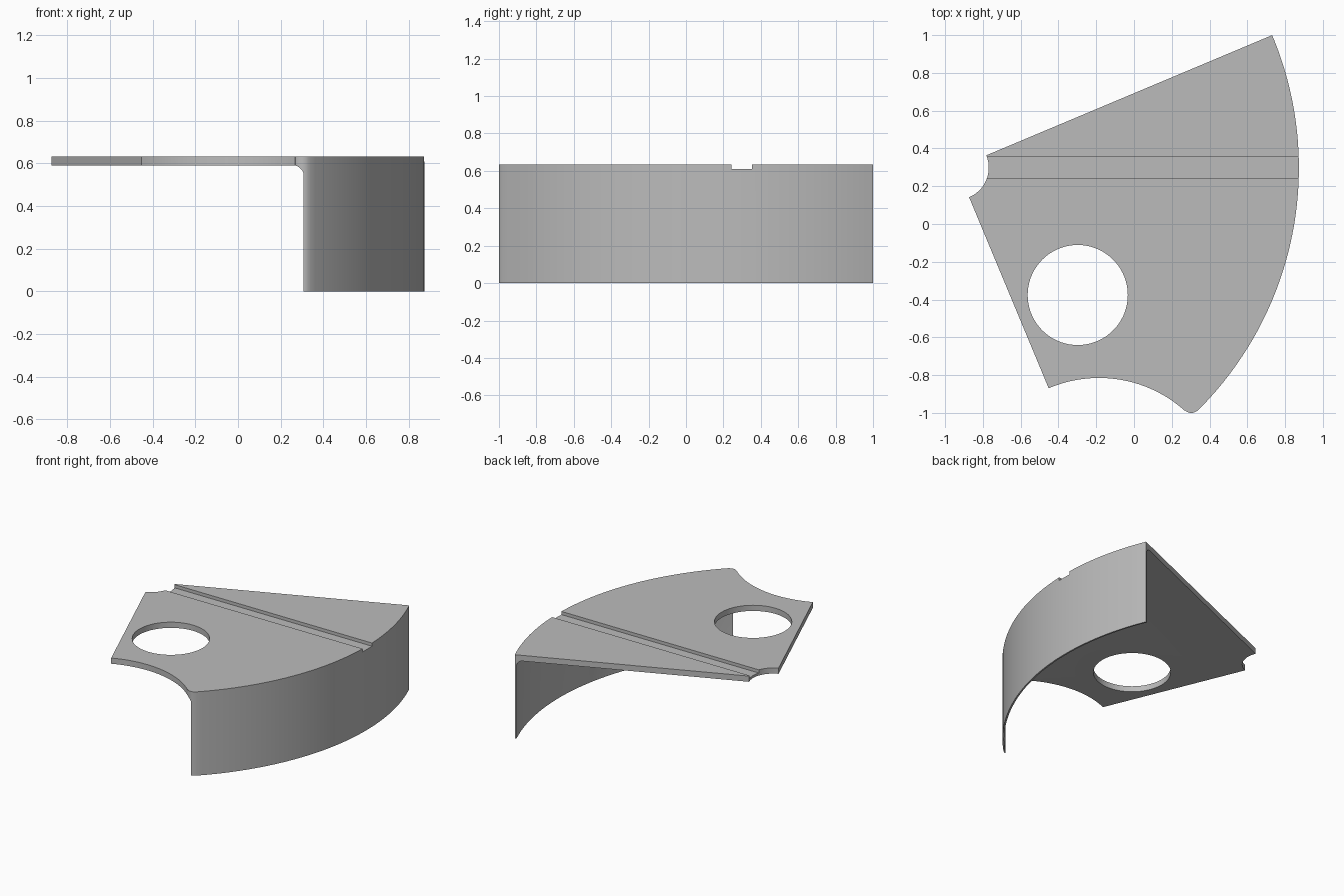
import bpy, bmesh
from math import sin, cos, radians, pi

if "Cube" in bpy.data.objects:
    bpy.data.objects.remove(bpy.data.objects["Cube"], do_unlink=True)

HEIGHT = 0.633
PLATE_BOTTOM = 0.59
HUB = (-0.938, 0.298)      # centre of the sector
OUTER_R = 1.811
WALL = 0.012
FILLET = 0.042


def arc(centre, r, a0, a1, n):
    """Points along a circular arc, angles in degrees."""
    angles = [radians(a0 + (a1 - a0) * i / n) for i in range(n + 1)]
    return [(centre[0] + r * cos(a), centre[1] + r * sin(a)) for a in angles]


def make_object(name, bm):
    bmesh.ops.remove_doubles(bm, verts=bm.verts, dist=0.00005)
    bmesh.ops.recalc_face_normals(bm, faces=bm.faces)
    mesh = bpy.data.meshes.new(name)
    bm.to_mesh(mesh)
    bm.free()
    obj = bpy.data.objects.new(name, mesh)
    bpy.context.collection.objects.link(obj)
    return obj


def prism(name, points, z0, z1):
    bm = bmesh.new()
    face = bm.faces.new([bm.verts.new((x, y, z0)) for x, y in points])
    top = bmesh.ops.extrude_face_region(bm, geom=[face])["geom"]
    verts = [v for v in top if isinstance(v, bmesh.types.BMVert)]
    bmesh.ops.translate(bm, verts=verts, vec=(0, 0, z1 - z0))
    return make_object(name, bm)


def lathe(name, profile, centre, steps):
    bm = bmesh.new()
    verts = [bm.verts.new((centre[0] + r, centre[1], z)) for r, z in profile]
    edges = [bm.edges.new(pair) for pair in zip(verts, verts[1:])]
    bmesh.ops.spin(bm, geom=verts + edges, cent=(*centre, 0), axis=(0, 0, 1),
                   angle=2 * pi, steps=steps, use_merge=True)
    return make_object(name, bm)


# Sector outline: outer rim, hub notch, scooped corner, rounded tip
outline = (arc(HUB, OUTER_R, -45.16, 22.8, 64)
           + arc(HUB, 0.169, 22.8, -67.4, 20)
           + arc((-0.185, -1.495), 0.68, 113.1, 48.2, 32)
           + arc((0.303, -0.95), 0.05, 228.2, 314.84, 12)[:-1])
cover = prism("sector_cover", outline, 0, HEIGHT)

# Hollow under the plate, leaving a thin rim wall with an inside fillet
inner_r = OUTER_R - WALL
hollow_profile = ([(0, -0.1), (inner_r, -0.1)]
                  + arc((inner_r - FILLET, PLATE_BOTTOM - FILLET), FILLET, 0, 90, 8)
                  + [(0, PLATE_BOTTOM)])
cutters = [
    lathe("hollow_cutter", hollow_profile, HUB, 288),
    prism("hole_cutter", arc((-0.298, -0.376), 0.265, 0, 360, 72)[:-1], 0.3, 1),
    prism("groove_cutter", [(-1.2, 0.242), (1.2, 0.242), (1.2, 0.354), (-1.2, 0.354)],
          0.609, 1),
]

bpy.ops.object.select_all(action="DESELECT")
bpy.context.view_layer.objects.active = cover
cover.select_set(True)
for cutter in cutters:
    cutter.hide_render = True
    mod = cover.modifiers.new(cutter.name, "BOOLEAN")
    mod.operation = "DIFFERENCE"
    mod.solver = "EXACT"
    mod.object = cutter
    bpy.ops.object.modifier_apply(modifier=mod.name)
    bpy.data.objects.remove(cutter, do_unlink=True)

# Single plain grey finish
grey = bpy.data.materials.new("plain_grey")
grey.use_nodes = True
colour = (0.5, 0.5, 0.5, 1)
grey.diffuse_color = colour
grey.node_tree.nodes["Principled BSDF"].inputs["Base Color"].default_value = colour
cover.data.materials.clear()
cover.data.materials.append(grey)

bpy.ops.object.shade_smooth_by_angle(angle=radians(30))
